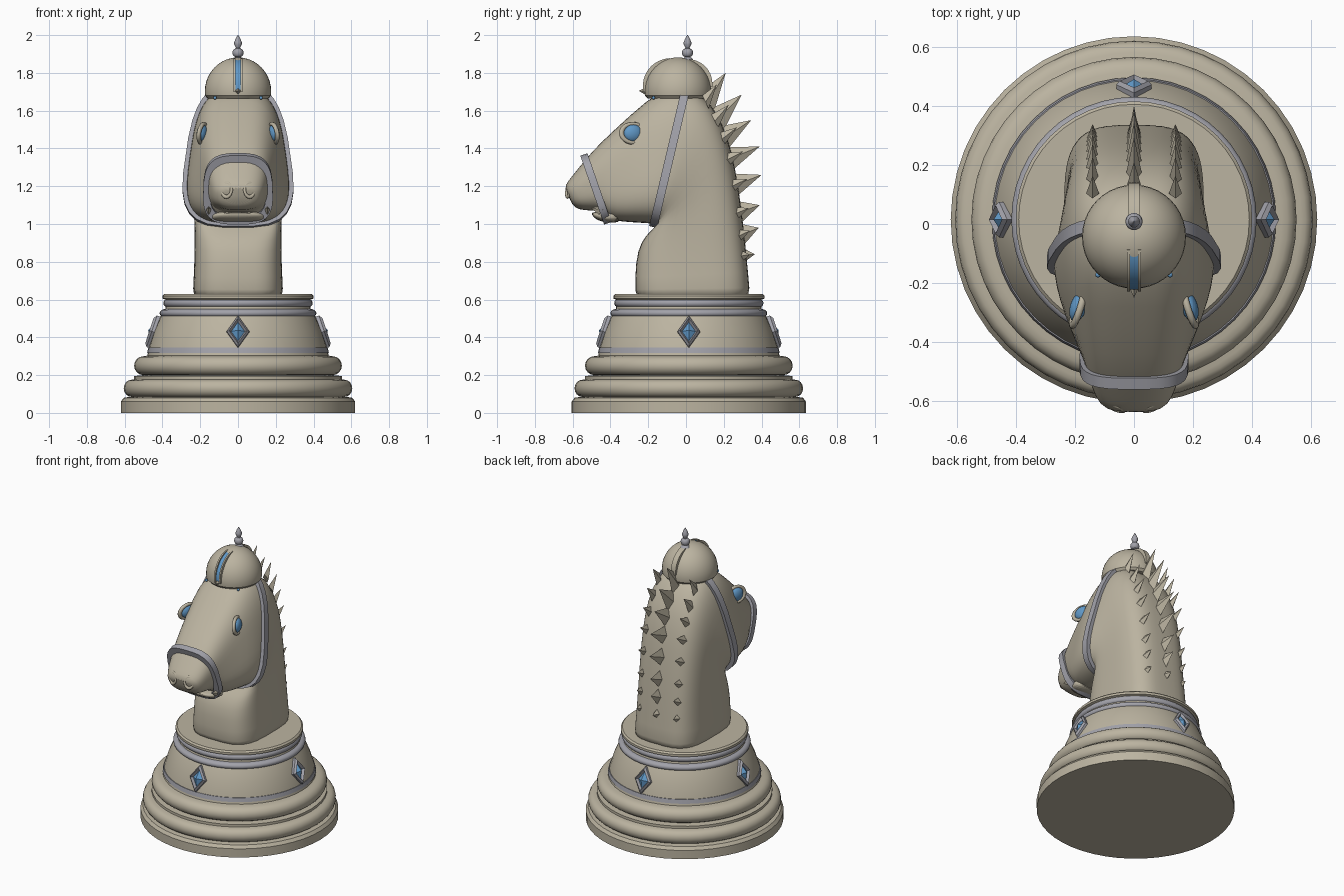
import bpy, bmesh, math
from mathutils import Vector, Matrix

if "Cube" in bpy.data.objects:
    bpy.data.objects.remove(bpy.data.objects["Cube"])

CY = 0.015  # y of the pedestal axis


def material(name, col):
    m = bpy.data.materials.new(name)
    m.diffuse_color = (*col, 1)
    m.use_nodes = True
    m.node_tree.nodes["Principled BSDF"].inputs["Base Color"].default_value = m.diffuse_color
    return m


STONE = material("warm_stone", (0.50, 0.455, 0.355))
METAL = material("silver_metal", (0.36, 0.36, 0.40))
BLUE = material("blue_gem", (0.12, 0.32, 0.58))


def add_mesh(name, verts, faces, mat, smooth=35, subsurf=0):
    me = bpy.data.meshes.new(name)
    bm = bmesh.new()
    vs = [bm.verts.new(v) for v in verts]
    for f in faces:
        bm.faces.new([vs[i] for i in f])
    bmesh.ops.recalc_face_normals(bm, faces=bm.faces)
    bm.to_mesh(me)
    bm.free()
    ob = bpy.data.objects.new(name, me)
    bpy.context.collection.objects.link(ob)
    me.materials.append(mat)
    if subsurf:
        ob.modifiers.new("Subsurf", 'SUBSURF').levels = subsurf
        ob.modifiers["Subsurf"].render_levels = subsurf
    if smooth:
        for o in bpy.context.selected_objects:
            o.select_set(False)
        bpy.context.view_layer.objects.active = ob
        ob.select_set(True)
        bpy.ops.object.shade_smooth_by_angle(angle=math.radians(smooth))
    return ob


def loft(name, rings, mat, closed=False, **kw):
    """Skin a list of equally long point rings; cap the ends unless closed."""
    n, m = len(rings[0]), len(rings)
    faces = [(i * n + j, i * n + (j + 1) % n, (i + 1) % m * n + (j + 1) % n, (i + 1) % m * n + j)
             for i in range(m if closed else m - 1) for j in range(n)]
    if not closed:
        faces += [tuple(range(n)), tuple(range((m - 1) * n, m * n))]
    return add_mesh(name, [p for r in rings for p in r], faces, mat, **kw)


def lathe(name, profile, mat, y=CY, n=48, **kw):
    rings = [[(r * math.cos(math.tau * j / n), y + r * math.sin(math.tau * j / n), z)
              for j in range(n)] for r, z in profile]
    return loft(name, rings, mat, **kw)


def bulge(r, z0, z1, depth, n=8):
    """Rounded moulding profile between two heights."""
    return [(r - depth + depth * math.sin(math.pi * i / n),
             (z0 + z1) / 2 - (z1 - z0) / 2 * math.cos(math.pi * i / n)) for i in range(n + 1)]


def section(lo, up, w, k, e, pad=0, shift=0, n=28):
    """Rounded cross-section between a lower and an upper (y, z) point."""
    lo, up = Vector((0, *lo)), Vector((0, *up))
    axis = (up - lo).normalized()
    normal = Vector((0, -axis.z, axis.y)) * shift
    c, half = (lo + up) / 2 + normal, (up - lo) / 2 + axis * pad
    pts = []
    for j in range(n):
        a = math.tau * (j + 0.5) / n
        s, q = math.sin(a), math.cos(a)
        u = math.copysign(abs(s) ** e, s)
        x = (w + pad) * math.copysign(abs(q) ** e, q) * (1 - k * u)
        pts.append(c + half * u + Vector((x, 0, 0)))
    return pts


def ellipsoid(name, loc, scale, mat, rot=(0, 0, 0)):
    bpy.ops.mesh.primitive_uv_sphere_add(segments=24, ring_count=14, location=loc, rotation=rot)
    ob = bpy.context.object
    ob.name, ob.scale = name, scale
    ob.data.materials.append(mat)
    bpy.ops.object.shade_smooth()
    return ob


def rim(name, loc, rot, r, thick, stretch, mat):
    bpy.ops.mesh.primitive_torus_add(major_radius=r, minor_radius=thick, major_segments=24,
                                     minor_segments=8, location=loc, rotation=rot)
    ob = bpy.context.object
    ob.name, ob.scale = name, stretch
    ob.data.materials.append(mat)
    bpy.ops.object.shade_smooth()


# Pedestal: stacked mouldings and a sloping drum
lathe("pedestal", [(0.62, 0), (0.62, 0.06), (0.605, 0.08), (0.585, 0.083)]
      + bulge(0.605, 0.085, 0.175, 0.04) + [(0.55, 0.178), (0.55, 0.195)]
      + bulge(0.55, 0.2, 0.3, 0.05) + [(0.48, 0.303), (0.47, 0.35), (0.445, 0.43), (0.41, 0.51),
      (0.385, 0.55), (0.385, 0.6), (0.4, 0.605), (0.4, 0.62), (0.39, 0.63)], STONE)
lathe("lower_band", [(0.46, 0.318), (0.481, 0.318), (0.475, 0.345), (0.46, 0.345)], METAL)
lathe("upper_band", bulge(0.415, 0.505, 0.55, 0.03), METAL)
lathe("collar_band", bulge(0.395, 0.56, 0.602, 0.02), METAL)

# Framed gems on four sides of the drum
for q in range(4):
    place = (Matrix.Translation((0, CY, 0)) @ Matrix.Rotation(q * math.pi / 2, 4, 'Z')
             @ Matrix.Translation((0, -0.445, 0.428)) @ Matrix.Rotation(-0.32, 4, 'X'))

    def diamond(w, h, d):
        return [place @ Vector(p) for p in ((w, -d, 0), (0, -d, h), (-w, -d, 0), (0, -d, -h))]
    loft("gem_frame", [diamond(0.06, 0.088, -0.02), diamond(0.06, 0.088, 0.012),
                       diamond(0.048, 0.07, 0.025), diamond(0.036, 0.053, 0.008)], METAL, smooth=0)
    add_mesh("gem", diamond(0.036, 0.053, 0.008) + [place @ Vector((0, -0.032, 0))],
             [(i, (i + 1) % 4, 4) for i in range(4)], BLUE, smooth=0)

# Neck and head: one skin from the pedestal to the nose
body = [((-0.27, 0.60), (0.34, 0.60), 0.24, 0, 0.58),
        ((-0.27, 0.63), (0.34, 0.63), 0.24, 0, 0.58),
        ((-0.27, 0.80), (0.32, 0.85), 0.23, 0, 0.58),
        ((-0.24, 0.91), (0.295, 1.08), 0.23, 0, 0.6),
        ((-0.18, 0.97), (0.265, 1.28), 0.235, 0.05, 0.6),
        ((-0.16, 0.99), (0.22, 1.48), 0.245, 0.1, 0.6),
        ((-0.16, 1.0), (0.13, 1.66), 0.255, 0.15, 0.6),
        ((-0.17, 1.0), (0.0, 1.73), 0.26, 0.2, 0.62),
        ((-0.24, 1.005), (-0.14, 1.71), 0.25, 0.2, 0.62),
        ((-0.32, 1.01), (-0.27, 1.60), 0.225, 0.18, 0.62),
        ((-0.41, 1.02), (-0.46, 1.425), 0.185, 0.1, 0.65),
        ((-0.44, 1.07), (-0.53, 1.345), 0.16, 0.03, 0.7),
        ((-0.50, 1.07), (-0.59, 1.27), 0.145, 0, 0.75),
        ((-0.57, 1.075), (-0.63, 1.22), 0.12, 0, 0.8),
        ((-0.605, 1.10), (-0.643, 1.195), 0.085, 0, 0.85)]
loft("neck_and_head", [section(*s) for s in body], STONE, subsurf=1, smooth=40)
# Lower jaw
jaw = [((-0.34, 1.005), (-0.34, 1.08), 0.17, 0, 0.7), ((-0.42, 1.005), (-0.44, 1.065), 0.15, 0, 0.7),
       ((-0.47, 1.02), (-0.485, 1.063), 0.12, 0, 0.8), ((-0.495, 1.04), (-0.5, 1.06), 0.08, 0, 0.9)]
loft("lower_jaw", [section(*s) for s in jaw], STONE, subsurf=1, smooth=40)


# Bridle straps
def strap(name, sec, width, inner, outer):
    ring = [(inner, -width), (outer, -width), (outer, width), (inner, width)]
    loft(name, [section(*sec, pad=p, shift=s) for p, s in ring], METAL, closed=True)


strap("cheek_strap", ((-0.17, 1.0), (0.0, 1.72), 0.26, 0.2, 0.64), 0.022, -0.02, 0.018)
strap("nose_strap", ((-0.42, 1.02), (-0.535, 1.352), 0.166, 0.04, 0.64), 0.02, -0.02, 0.018)

# Helmet dome with its finial
HC = Vector((0, -0.043, 1.70))
lathe("helmet", [(0.16, 1.665), (0.174, 1.68)] + [(0.176 * math.cos(a), 1.70 + 0.182 * math.sin(a))
      for a in [i * math.pi / 20 for i in range(10)]] + [(0.004, 1.882)], STONE, y=HC.y, n=40)
lathe("finial", [(0.03, 1.87), (0.018, 1.882)] + bulge(0.029, 1.885, 1.928, 0.015)
      + [(0.011, 1.932), (0.02, 1.95), (0.02, 1.962), (0.012, 1.982), (0.002, 2.0)], METAL, y=0.008, n=20)


# Crest on the helmet: two thin fins with a blue inlay between them
def arc_strip(name, x0, x1, a0, a1, height, mat, n=12):
    rings = []
    for i in range(n + 1):
        t = i / n
        a = math.radians(a0 + (a1 - a0) * t)
        d = Vector((0, -math.cos(a), math.sin(a)))
        top = 0.178 + height * (0.3 + 0.7 * math.sin(math.pi * t))
        rings.append([HC + d * r + Vector((x, 0, 0))
                      for r, x in ((0.16, x0), (top, x0), (top, x1), (0.16, x1))])
    loft(name, rings, mat)


arc_strip("crest_inlay", -0.014, 0.014, 4, 72, 0.006, BLUE)
for s in (-1, 1):
    arc_strip("crest_fin", s * 0.014, s * 0.024, 0, 76, 0.018, STONE)
arc_strip("rear_crest", -0.018, 0.018, 110, 172, 0.02, STONE)


# Pointed spikes: mane, crest tip and bit studs
def spike(name, p_top, p_low, tip, x, half):
    v = [(x, *p_top), (x + half, (p_top[0] + p_low[0]) / 2, (p_top[1] + p_low[1]) / 2),
         (x, *p_low), (x - half, (p_top[0] + p_low[0]) / 2, (p_top[1] + p_low[1]) / 2), (x, *tip)]
    add_mesh(name, v, [(0, 1, 4), (1, 2, 4), (2, 3, 4), (3, 0, 4), (3, 2, 1, 0)], STONE, smooth=0)


spike("crest_tip", (-0.20, 1.73), (-0.20, 1.675), (-0.25, 1.705), 0, 0.022)

# Mane: tip position and height of the spike root along the back of the neck
BACK = [(0.63, 0.34), (0.85, 0.32), (1.08, 0.295), (1.28, 0.265), (1.48, 0.22), (1.66, 0.13), (1.80, 0.07)]


def back_y(z):
    for (z0, y0), (z1, y1) in zip(BACK, BACK[1:]):
        if z <= z1:
            return y0 + (y1 - y0) * (z - z0) / (z1 - z0)
    return BACK[-1][1]


MANE = [(0.09, 1.83, 1.73), (0.21, 1.80, 1.65), (0.295, 1.685, 1.55), (0.345, 1.55, 1.455),
        (0.39, 1.41, 1.345), (0.40, 1.26, 1.205), (0.39, 1.10, 1.06), (0.385, 0.98, 0.94), (0.365, 0.84, 0.835)]
for y, z, root in MANE:
    h = 0.062 if root > 0.9 else 0.04
    up, low = root + h, root - h
    spike("mane_spike", (back_y(up) - 0.02, up), (back_y(low) - 0.02, low), (y, z), 0, 0.028)
    if root < 1.7:
        for s in (-1, 1):
            up, low = root + 0.03, root - 0.04
            b = back_y(root)
            spike("side_mane_spike", (back_y(up) - 0.035, up), (back_y(low) - 0.035, low),
                  (b + (y - b) * 0.38, root + (z - root) * 0.6), s * 0.14, 0.022)

# Mirrored face details
for s in (-1, 1):
    turn = (0, 0, s * 0.3)
    ellipsoid("eye", (s * 0.188, -0.28, 1.48), (0.028, 0.052, 0.046), BLUE, turn)
    rim("eye_rim", (s * 0.188, -0.28, 1.48), (0, math.pi / 2 - s * 0.15, s * 0.3),
        0.056, 0.012, (0.9, 1.15, 1), STONE)
    rim("nostril", (s * 0.06, -0.622, 1.18), (math.pi / 2 - 0.15, 0, s * 0.35), 0.027, 0.008, (1, 1.35, 1), STONE)
    ellipsoid("helmet_stud", (s * 0.122, -0.172, 1.668), (0.009, 0.009, 0.009), BLUE)
    spike("bit_stud", (-0.42, 1.10), (-0.46, 1.05), (-0.505, 1.085), s * 0.155, 0.02)
